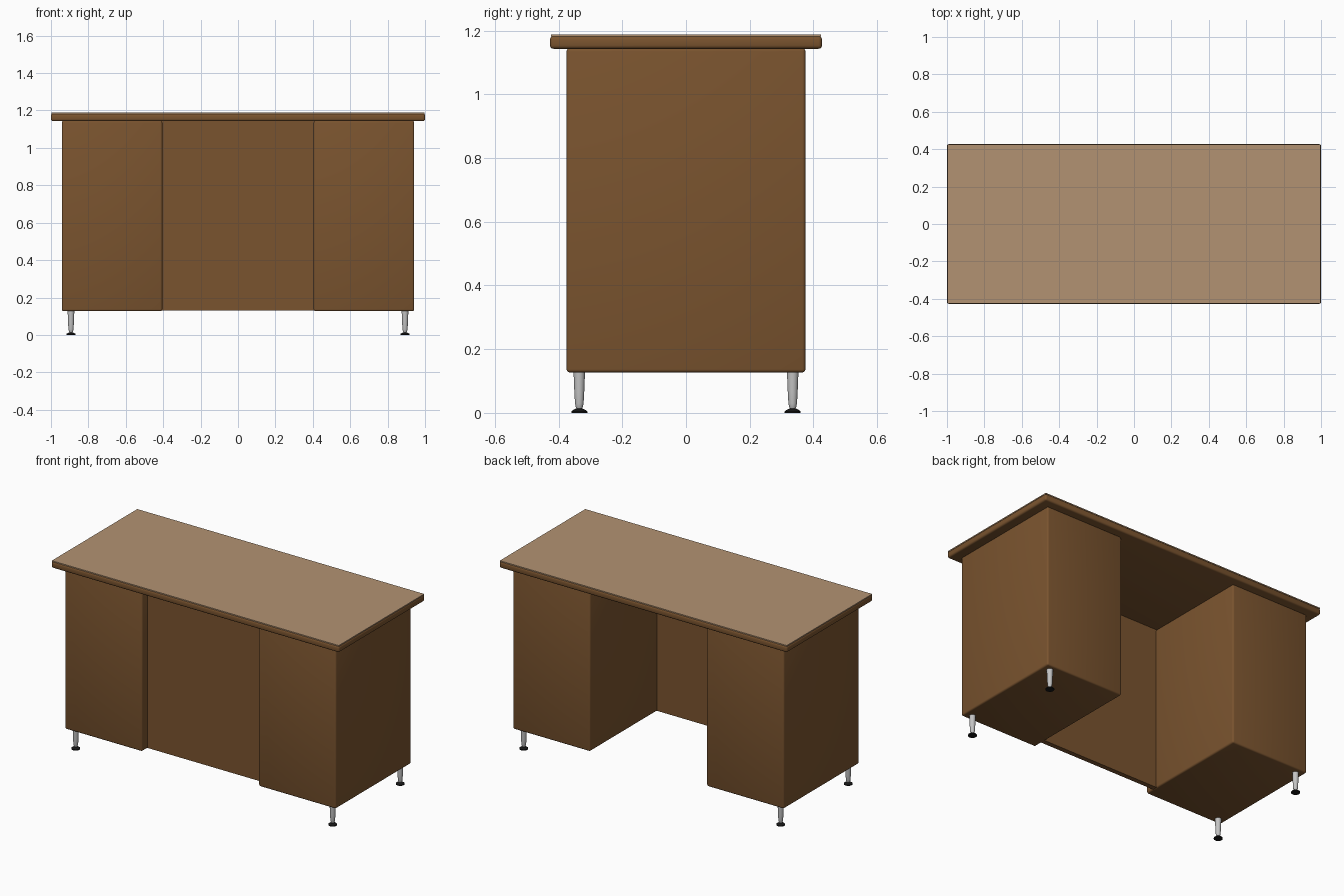
import bpy, bmesh, math

if "Cube" in bpy.data.objects:
    bpy.data.objects.remove(bpy.data.objects["Cube"])

def material(name, rgb):
    m = bpy.data.materials.new(name)
    m.diffuse_color = (*rgb, 1.0)
    m.use_nodes = True
    m.node_tree.nodes["Principled BSDF"].inputs["Base Color"].default_value = m.diffuse_color
    return m

wood = material("brown wood", (0.195, 0.088, 0.028))
laminate = material("light desk surface", (0.45, 0.29, 0.17))
metal = material("grey metal", (0.55, 0.55, 0.55))
rubber = material("black rubber", (0.008, 0.008, 0.008))

def finish(name, bm, mat):
    me = bpy.data.meshes.new(name)
    bmesh.ops.recalc_face_normals(bm, faces=bm.faces[:])
    bm.to_mesh(me)
    bm.free()
    me.materials.append(mat)
    ob = bpy.data.objects.new(name, me)
    bpy.context.collection.objects.link(ob)
    bpy.context.view_layer.objects.active = ob
    bpy.ops.object.select_all(action='DESELECT')
    ob.select_set(True)
    bpy.ops.object.shade_smooth_by_angle(angle=math.radians(35))
    return ob

def box(name, lo, hi, mat, bevel=0.0, segments=3):
    bm = bmesh.new()
    bmesh.ops.create_cube(bm, size=1)
    for v in bm.verts:
        v.co = [lo[i] + (v.co[i] + 0.5) * (hi[i] - lo[i]) for i in range(3)]
    if bevel:
        bmesh.ops.bevel(bm, geom=bm.edges[:], offset=bevel, segments=segments,
                        profile=0.5, affect='EDGES')
    return finish(name, bm, mat)

def lathe(name, profile, x, y, mat, sides=24):
    bm = bmesh.new()
    rings = [[bm.verts.new((x + r * math.cos(2 * math.pi * i / sides),
                            y + r * math.sin(2 * math.pi * i / sides), z))
              for i in range(sides)] for r, z in profile]
    for a, b in zip(rings, rings[1:]):
        for i in range(sides):
            j = (i + 1) % sides
            bm.faces.new((a[i], a[j], b[j], b[i]))
    bm.faces.new(rings[0])
    bm.faces.new(rings[-1])
    return finish(name, bm, mat)

# Desk top: rounded board with a thin light surface sheet
box("desk_top_board", (-1, -0.427, 1.143), (1, 0.427, 1.183), wood, 0.011)
box("desk_top_surface", (-0.997, -0.424, 1.181), (0.997, 0.424, 1.188), laminate)

# Front privacy panel, set back from the pedestal fronts
box("front_panel", (-0.41, -0.32, 0.13), (0.41, -0.29, 1.145), wood)

# Pedestals, each with two outer legs
leg_profile = [(0.007, 0.010), (0.011, 0.018), (0.0135, 0.030),
               (0.0155, 0.065), (0.018, 0.128)]
foot_profile = [(0.025, 0.0), (0.025, 0.005), (0.018, 0.010), (0.009, 0.014)]
for side, sx in (("left", -1), ("right", 1)):
    xs = sorted((sx * 0.405, sx * 0.942))
    box(side + "_pedestal", (xs[0], -0.375, 0.127), (xs[1], 0.375, 1.145), wood, 0.01)
    for end, sy in (("front", -1), ("back", 1)):
        lathe(f"{end}_{side}_leg", leg_profile, sx * 0.893, sy * 0.335, metal)
        lathe(f"{end}_{side}_foot", foot_profile, sx * 0.893, sy * 0.335, rubber)
